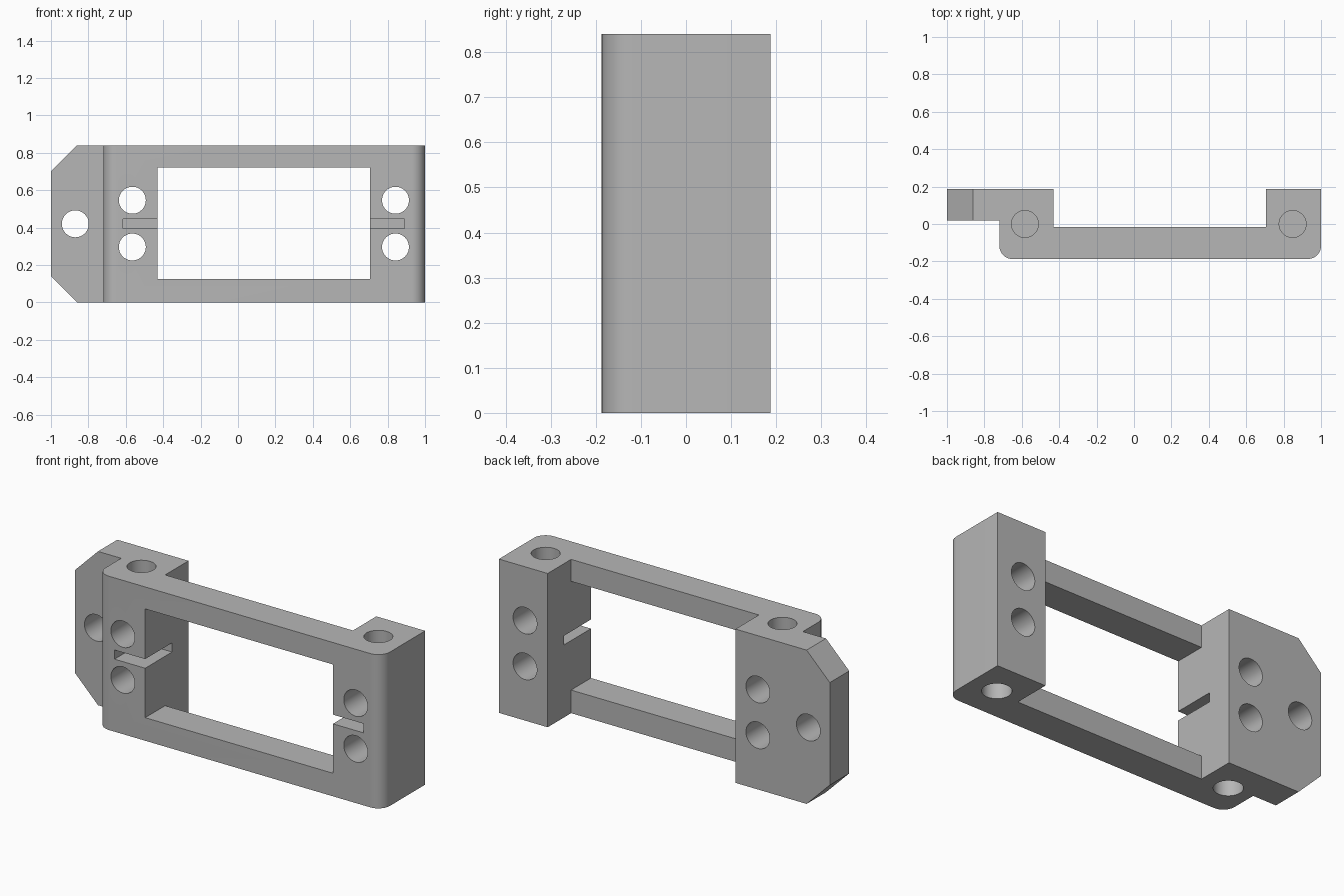
import bpy
import bmesh
import math
from mathutils import Matrix, Vector

cube = bpy.data.objects.get("Cube")
if cube:
    bpy.data.objects.remove(cube, do_unlink=True)

HEIGHT, BACK, FRONT = 0.84, 0.187, -0.187
CORNER, HOLE = 0.07, 0.072

grey = bpy.data.materials.new("plain grey")
grey.use_nodes = True
colour = (0.47, 0.47, 0.47, 1)
grey.diffuse_color = colour
grey.node_tree.nodes["Principled BSDF"].inputs["Base Color"].default_value = colour


def arc(cx, cy, start, steps=12):
    """Quarter circle for a rounded corner, counter-clockwise."""
    return [(cx + CORNER * math.cos(start + math.pi / 2 * i / steps),
             cy + CORNER * math.sin(start + math.pi / 2 * i / steps))
            for i in range(steps + 1)]


def make_object(name, bm):
    bmesh.ops.recalc_face_normals(bm, faces=bm.faces)
    mesh = bpy.data.meshes.new(name)
    bm.to_mesh(mesh)
    bm.free()
    mesh.materials.append(grey)
    ob = bpy.data.objects.new(name, mesh)
    bpy.context.scene.collection.objects.link(ob)
    return ob


def box(lo, hi):
    bm = bmesh.new()
    lo, hi = Vector(lo), Vector(hi)
    matrix = Matrix.Translation((lo + hi) / 2) @ Matrix.Diagonal((hi - lo).to_4d())
    bmesh.ops.create_cube(bm, size=1, matrix=matrix)
    return bm


def rod(centre, length, axis, radius=HOLE, sides=64):
    """Cylinder along y or z, also used with four sides as a corner cutter."""
    bm = bmesh.new()
    turn = Matrix.Rotation(math.pi / 2, 4, "X") if axis == "y" else Matrix()
    bmesh.ops.create_cone(bm, cap_ends=True, segments=sides, radius1=radius,
                          radius2=radius, depth=length,
                          matrix=Matrix.Translation(centre) @ turn)
    return bm


def diamond(centre, reach):
    """Square bar along y with its corners pointing along x and z."""
    bm = box((-1, -1, -1), (1, 1, 1))
    side = reach / math.sqrt(2)
    bm.transform(Matrix.Translation(centre) @ Matrix.Rotation(math.pi / 4, 4, "Y")
                 @ Matrix.Diagonal((side, 0.4, side, 1)))
    return bm


def cut(target, bm):
    cutter = make_object("cutter", bm)
    cutter.hide_render = True
    mod = target.modifiers.new("cut", "BOOLEAN")
    mod.operation, mod.solver, mod.object = "DIFFERENCE", "EXACT", cutter
    bpy.context.view_layer.update()
    evaluated = target.evaluated_get(bpy.context.evaluated_depsgraph_get())
    result = bpy.data.meshes.new_from_object(evaluated)
    target.modifiers.clear()
    target.data = result
    bpy.data.objects.remove(cutter, do_unlink=True)


# Plan outline: side tab, two mounting blocks and the thinner rails between
outline = arc(-0.72 + CORNER, FRONT + CORNER, math.pi)
outline += arc(1 - CORNER, FRONT + CORNER, 1.5 * math.pi)
outline += [(1, BACK), (0.705, BACK), (0.705, -0.015), (-0.43, -0.015),
            (-0.43, BACK), (-1, BACK), (-1, 0.02), (-0.72, 0.02)]
bm = bmesh.new()
face = bm.faces.new([bm.verts.new((x, y, 0)) for x, y in outline])
top = bmesh.ops.extrude_face_region(bm, geom=[face])["geom"]
bmesh.ops.translate(bm, vec=(0, 0, HEIGHT),
                    verts=[v for v in top if isinstance(v, bmesh.types.BMVert)])
frame = make_object("mounting_frame", bm)

# Window opening, and the shallow slots running into both blocks
cut(frame, box((-0.43, -0.4, 0.126), (0.705, 0.4, 0.72)))
cut(frame, box((-0.615, -0.4, 0.396), (0.89, 0.045, 0.446)))

# Screw holes through the blocks and the tab
for x in (-0.565, 0.842):
    for z in (0.296, 0.546):
        cut(frame, rod((x, 0, z), 1, "y"))
cut(frame, rod((-0.87, 0, 0.42), 1, "y"))

# Blind holes in the top and bottom ends
for x in (-0.583, 0.848):
    for z in (0, HEIGHT):
        cut(frame, rod((x, 0, z), 0.32, "z"))

# Clipped corners of the tab
for z in (0, HEIGHT):
    cut(frame, diamond((-1, 0, z), 0.14))

# Smooth the round surfaces, keep the machined edges sharp
bpy.ops.object.select_all(action="DESELECT")
frame.select_set(True)
bpy.context.view_layer.objects.active = frame
bpy.ops.object.shade_smooth_by_angle(angle=math.radians(30))
